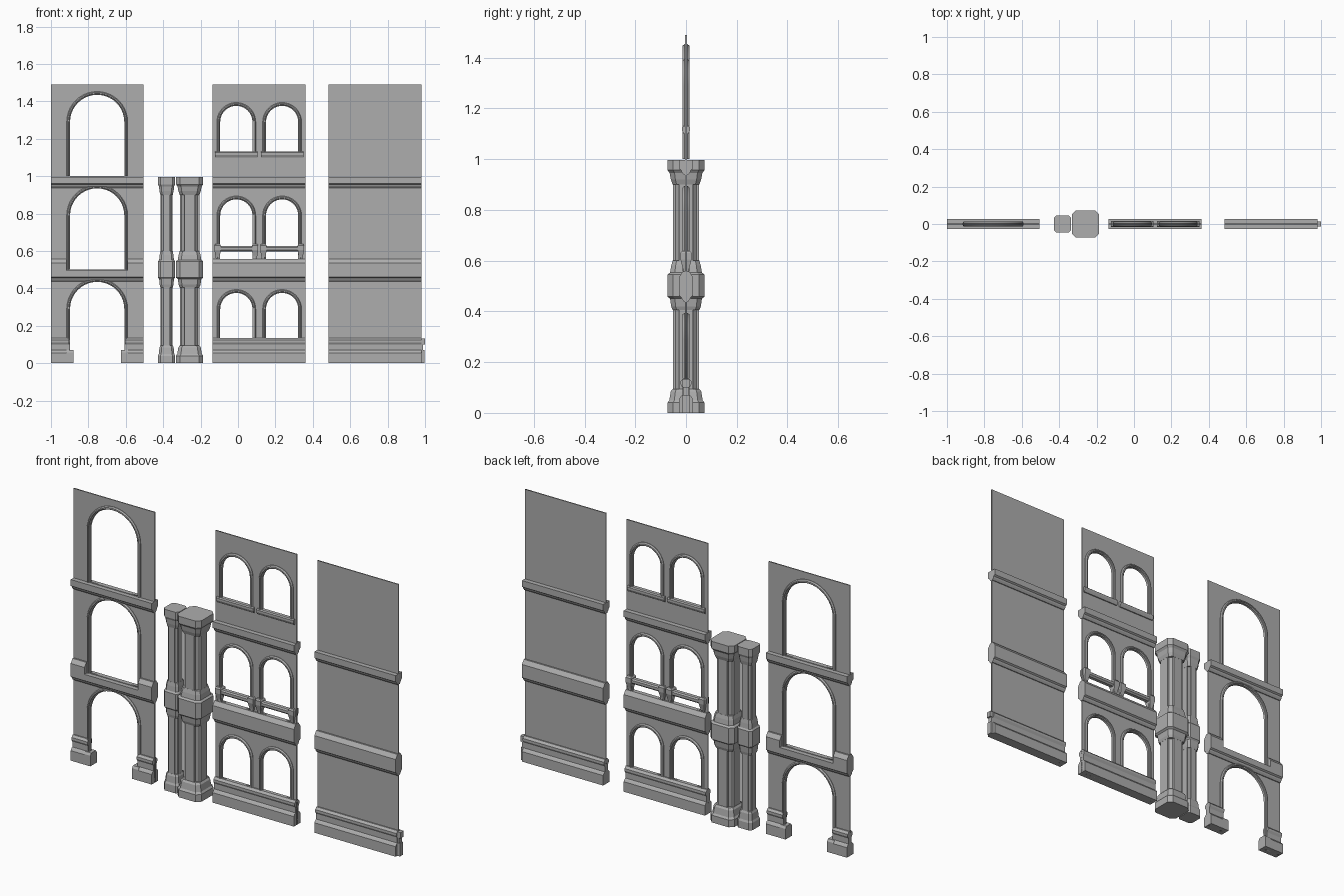
import bpy, bmesh
from math import sin, cos, pi

cube = bpy.data.objects.get("Cube")
if cube:
    bpy.data.objects.remove(cube)

stone = bpy.data.materials.new("grey stone")
stone.use_nodes = True
grey = (0.42, 0.42, 0.42, 1)
stone.diffuse_color = grey
stone.node_tree.nodes["Principled BSDF"].inputs["Base Color"].default_value = grey


def loft(name, rings):
    """Skin a run of equal cross-sections and cap both ends."""
    bm = bmesh.new()
    loops = [[bm.verts.new(p) for p in ring] for ring in rings]
    for a, b in zip(loops, loops[1:]):
        for i in range(len(a)):
            j = (i + 1) % len(a)
            bm.faces.new((a[i], a[j], b[j], b[i]))
    bm.faces.new(loops[0])
    bm.faces.new(loops[-1])
    bmesh.ops.recalc_face_normals(bm, faces=bm.faces)
    mesh = bpy.data.meshes.new(name)
    bm.to_mesh(mesh)
    bm.free()
    mesh.materials.append(stone)
    obj = bpy.data.objects.new(name, mesh)
    bpy.context.collection.objects.link(obj)
    return obj


def moulding(name, x0, x1, half, lift=0.0):
    """Extrude a half profile (y, z), mirrored front to back, along x."""
    profile = half + [(-y, z) for y, z in reversed(half)]
    return loft(name, [[(x, y, z + lift) for y, z in profile] for x in (x0, x1)])


def box(name, x0, x1, depth, z0, z1):
    return moulding(name, x0, x1, [(depth, z0), (depth, z1)])


def arch_path(cx, radius, bottom, spring, steps=20):
    """Points and outward directions, up one leg, over and down."""
    path = [(cx - radius, bottom, -1, 0)]
    for i in range(steps + 1):
        a = pi - pi * i / steps
        path.append((cx + radius * cos(a), spring + radius * sin(a), cos(a), sin(a)))
    return path + [(cx + radius, bottom, 1, 0)]


def arch_frame(name, cx, radius, bottom, spring):
    half = [(0, 0.007), (0.005, 0.009), (0.007, 0.013), (0.013, 0.013), (0.018, 0.006)]
    profile = half + [(o, -y) for o, y in reversed(half)]
    obj = loft(name, [[(x + nx * o, y, z + nz * o) for o, y in profile]
                      for x, z, nx, nz in arch_path(cx, radius, bottom, spring)])
    bpy.ops.object.select_all(action='DESELECT')
    obj.select_set(True)
    bpy.context.view_layer.objects.active = obj
    bpy.ops.object.shade_smooth_by_angle(angle=0.4)


def wall(name, outline, holes=()):
    """Thin filled panel with openings."""
    curve = bpy.data.curves.new(name, 'CURVE')
    curve.dimensions = '2D'
    curve.fill_mode = 'BOTH'
    curve.extrude = 0.003
    for points in [outline, *holes]:
        spline = curve.splines.new('POLY')
        spline.points.add(len(points) - 1)
        for p, (x, z) in zip(spline.points, points):
            p.co = (x, z, 0, 1)
        spline.use_cyclic_u = True
    temp = bpy.data.objects.new(name + " outline", curve)
    bpy.context.collection.objects.link(temp)
    mesh = bpy.data.meshes.new_from_object(
        temp.evaluated_get(bpy.context.evaluated_depsgraph_get()))
    bpy.data.objects.remove(temp)
    mesh.materials.clear()
    mesh.materials.append(stone)
    obj = bpy.data.objects.new(name, mesh)
    obj.rotation_euler.x = pi / 2
    bpy.context.collection.objects.link(obj)


def opening(cx, radius, bottom, spring):
    return [(x, z) for x, z, _, _ in arch_path(cx, radius + 0.004, bottom, spring)]


TOP = 1.49
PLINTH = [(0.028, 0), (0.028, 0.055), (0.02, 0.066), (0.014, 0.07), (0.014, 0.1),
          (0.021, 0.112), (0.021, 0.125), (0.01, 0.136)]
CORNICE = [(0.008, 0.438), (0.016, 0.448), (0.019, 0.456), (0.028, 0.462), (0.028, 0.497)]
STEP = [(0.028, 0.497), (0.028, 0.535), (0.012, 0.557)]


def rectangle(x0, x1):
    return [(x0, 0), (x1, 0), (x1, TOP), (x0, TOP)]


# Cornices shared by all three panels
panels = {"arcade": (-1.0, -0.506), "window": (-0.135, 0.36), "plain": (0.485, 0.98)}
for label, (x0, x1) in panels.items():
    moulding(label + "_lower_cornice", x0, x1, CORNICE)
    moulding(label + "_upper_cornice", x0, x1, CORNICE, 0.5)
    if label != "arcade":
        moulding(label + "_plinth", x0, x1, PLINTH)
        moulding(label + "_cornice_step", x0, x1, STEP)

# Arcade panel: three tall arches, the lowest open to the ground
x0, x1 = panels["arcade"]
cx, r = (x0 + x1) / 2, 0.145
door = opening(cx, r, 0, 0.29)
wall("arcade_wall", [(x0, 0)] + door + [(x1, 0), (x1, TOP), (x0, TOP)],
     [opening(cx, r, floor, floor + 0.29) for floor in (0.5, 1.0)])
for floor in (0, 0.5, 1.0):
    arch_frame("arcade_arch_frame", cx, r, floor, floor + 0.29)
for side in (-1, 1):
    def span(inner):
        return sorted((cx + side * 0.247, cx + side * inner))
    moulding("arcade_plinth", *span(0.15), PLINTH)
    moulding("arcade_cornice_step", *span(0.163), STEP)
    foot = sorted((cx + side * 0.165, cx + side * 0.127))
    moulding("arcade_foot", *foot, [(0.028, 0), (0.028, 0.058), (0.02, 0.07)])

# Window panel: pairs of arched windows on each floor
x0, x1 = panels["window"]
r = 0.086
windows = [(cx, bottom, spring) for cx in (-0.009, 0.236)
           for bottom, spring in ((0.136, 0.29), (0.557, 0.79), (1.12, 1.29))]
wall("window_wall", rectangle(x0, x1), [opening(cx, r, b, s) for cx, b, s in windows])
for cx, bottom, spring in windows:
    arch_frame("window_frame", cx, r, bottom, spring)
for cx in (-0.009, 0.236):
    moulding("top_window_sill", cx - 0.113, cx + 0.113,
             [(0.009, 1.1), (0.013, 1.108), (0.016, 1.114), (0.016, 1.126), (0.01, 1.131)])
    moulding("window_rail", cx - 0.113, cx + 0.113,
             [(0.009, 0.598), (0.017, 0.606), (0.017, 0.62), (0.01, 0.626)])
    for side in (-1, 1):
        bx = cx + side * 0.1
        loft("rail_bracket", [[(bx + sx * w, sy * d, z) for sx, sy in
                               ((-1, -1), (1, -1), (1, 1), (-1, 1))]
                              for w, d, z in ((0.008, 0.01, 0.553), (0.012, 0.014, 0.575),
                                              (0.017, 0.022, 0.605), (0.017, 0.022, 0.63),
                                              (0.012, 0.016, 0.638))])

# Plain panel with a plinth return at its outer end
x0, x1 = panels["plain"]
wall("plain_wall", rectangle(x0, x1))
box("plinth_return_foot", x1, 0.996, 0.014, 0, 0.07)
box("plinth_return_neck", x1, 0.99, 0.012, 0.07, 0.1)
box("plinth_return_cap", x1, 1.0, 0.014, 0.1, 0.132)


def octagon(cx, half, chamfer, z):
    a, b = half, half - chamfer
    return [(cx + x, y, z) for x, y in ((a, -b), (a, b), (b, a), (-b, a),
                                        (-a, b), (-a, -b), (-b, -a), (b, -a))]


# Clustered piers: chamfered blocks with a core and crossed pilasters between
for label, cx, half in (("large", -0.259, 0.073), ("small", -0.382, 0.046)):
    k = half / 0.073
    for part, levels in (
            ("base", ((0, 1), (0.04, 1), (0.05, 0.9), (0.085, 0.82), (0.095, 0.72))),
            ("band", ((0.405, 0.72), (0.42, 0.8), (0.45, 0.86), (0.458, 1), (0.545, 1),
                      (0.553, 0.86), (0.58, 0.8), (0.6, 0.72))),
            ("capital", ((0.9, 0.72), (0.92, 0.82), (0.945, 0.88), (0.957, 1), (0.997, 1)))):
        loft(f"{label}_pier_{part}",
             [octagon(cx, half * s, 0.3 * half * s, z) for z, s in levels])
    loft(label + "_pier_core", [octagon(cx, 0.042 * k, 0.014 * k, z) for z in (0.04, 0.96)])
    for w, d in ((0.052, 0.028), (0.028, 0.052)):
        loft(label + "_pier_pilaster",
             [[(cx + sx * w * k, sy * d * k, z) for sx, sy in
               ((-1, -1), (1, -1), (1, 1), (-1, 1))] for z in (0.04, 0.96)])
